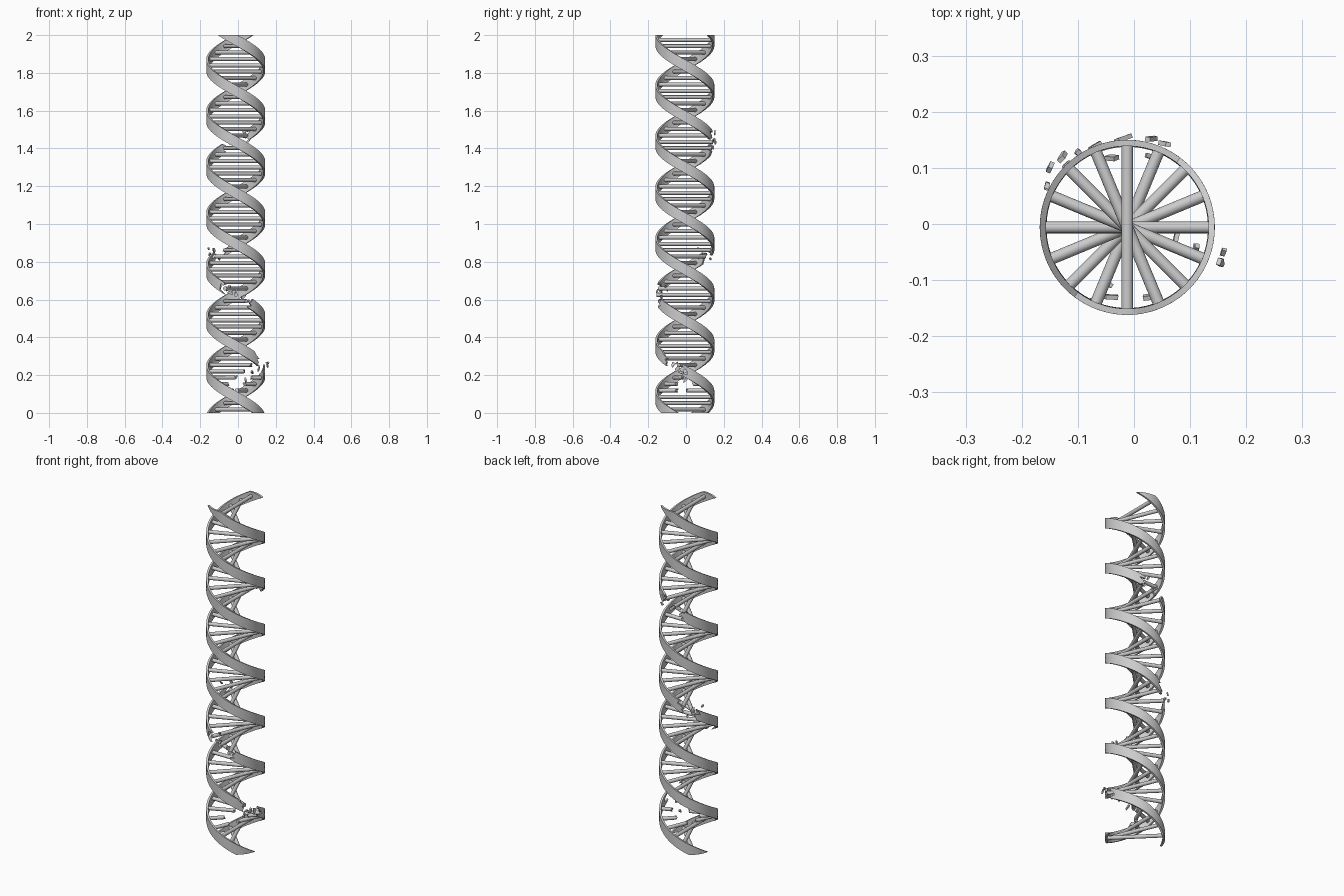
import bpy, bmesh, math, random
from mathutils import Vector, Matrix, Euler

if "Cube" in bpy.data.objects:
    bpy.data.objects.remove(bpy.data.objects["Cube"])

random.seed(4)
CX, CY = -0.012, -0.006          # helix axis
R_OUT, R_IN = 0.156, 0.145       # ribbon outer / inner radius
PITCH, BAND = 0.54, 0.062        # rise per turn, vertical ribbon height


def angle(s, z):
    return -math.pi / 2 - 2 * math.pi * (z - 0.085) / PITCH + math.pi * s


def finish(bm, name, smooth=True):
    bmesh.ops.recalc_face_normals(bm, faces=bm.faces)
    me = bpy.data.meshes.new(name)
    bm.to_mesh(me)
    bm.free()
    ob = bpy.data.objects.new(name, me)
    bpy.context.collection.objects.link(ob)
    if smooth:
        bpy.ops.object.select_all(action='DESELECT')
        bpy.context.view_layer.objects.active = ob
        ob.select_set(True)
        bpy.ops.object.shade_smooth_by_angle(angle=math.radians(30))
    return ob


def ribbon(bm, s, z0, z1, jag0, jag1):
    """Curved strip along strand s, with jagged ends where it is broken."""
    rows = 6
    n = max(6, int((z1 - z0) / PITCH * 72))
    j0 = [random.uniform(-0.012, 0.012) * jag0 for _ in range(rows + 1)]
    j1 = [random.uniform(-0.012, 0.012) * jag1 for _ in range(rows + 1)]
    grid = {}
    for i in range(n + 1):
        f = i / n
        for k in range(rows + 1):
            u = (z0 + j0[k]) * (1 - f) + (z1 + j1[k]) * f
            a = angle(s, u)
            z = min(2, max(0, u + (k / rows - 0.5) * BAND))
            for side, r in enumerate((R_IN, R_OUT)):
                grid[i, k, side] = bm.verts.new(
                    (CX + r * math.cos(a), CY + r * math.sin(a), z))

    def quad(*keys):
        bm.faces.new([grid[k] for k in keys])
    for i in range(n):
        for k in range(rows):
            for d in (0, 1):
                quad((i, k, d), (i + 1, k, d), (i + 1, k + 1, d), (i, k + 1, d))
        for k in (0, rows):
            quad((i, k, 0), (i + 1, k, 0), (i + 1, k, 1), (i, k, 1))
    for i in (0, n):
        for k in range(rows):
            quad((i, k, 0), (i, k + 1, 0), (i, k + 1, 1), (i, k, 1))


# Two strands, split at the broken places
gaps = {0: [(0.582, 0.665), (0.815, 0.865), (1.395, 1.475)],
        1: [(0.222, 0.285)]}
for s in (0, 1):
    bm = bmesh.new()
    cuts = [-BAND / 2] + [z for g in gaps[s] for z in g] + [2 + BAND / 2]
    for i in range(0, len(cuts), 2):
        ribbon(bm, s, cuts[i], cuts[i + 1], i > 0, i + 2 < len(cuts))
    # remove what the flat end cuts collapsed
    bmesh.ops.remove_doubles(bm, verts=bm.verts, dist=1e-5)
    bmesh.ops.dissolve_degenerate(bm, edges=bm.edges, dist=1e-5)
    finish(bm, "strand_%d" % (s + 1))


def rod(bm, a, z, t0, t1):
    """Rung piece across the axis between t0 and t1 (-1..1)."""
    reach = 0.149
    d = Vector((math.cos(a), math.sin(a), 0))
    mid = Vector((CX, CY, z)) + d * reach * (t0 + t1) / 2
    rot = d.to_track_quat('Z', 'Y').to_matrix().to_4x4()
    ret = bmesh.ops.create_cone(bm, cap_ends=True, segments=16, radius1=0.0105,
                                radius2=0.0105, depth=reach * (t1 - t0),
                                matrix=Matrix.Translation(mid) @ rot)
    # broken ends get a rough face
    for v in ret['verts']:
        t = (v.co - Vector((CX, CY, z))).dot(d) / reach
        if abs(t) < 0.95:
            v.co += d * random.uniform(-0.007, 0.007)


# Rungs, a few of them snapped near the base
broken = {3: (-0.3, 0.1), 4: (-0.4, 0.45), 5: (-0.05, 0.6),
          6: (0.3, 1), 7: (0.6, 1)}
bm = bmesh.new()
for j in range(59):
    z = 0.0175 + j * PITCH / 16
    a = angle(1, z)
    g0, g1 = broken.get(j, (1, 1))
    rod(bm, a, z, -1, g0)
    if g1 < 1:
        rod(bm, a, z, g1, 1)
finish(bm, "rungs")


def shard(bm, x, y, z, length, tilt):
    """Small flat splinter facing away from the axis."""
    a = math.atan2(y - CY, x - CX)
    w = length * random.uniform(0.4, 0.6)
    outline = [(-0.5, -0.4), (0.1, -0.5), (0.5, -0.1), (0.35, 0.45), (-0.4, 0.3)]
    m = (Matrix.Translation((x, y, z)) @ Matrix.Rotation(a, 4, 'Z')
         @ Euler((tilt, random.uniform(-.3, .3), random.uniform(-.3, .3))).to_matrix().to_4x4())
    pts = [(u * length + random.uniform(-.003, .003),
            v * w + random.uniform(-.003, .003)) for u, v in outline]
    lo, hi = [[bm.verts.new(m @ Vector((h, u, v))) for u, v in pts] for h in (-.004, .004)]
    bm.faces.new(lo)
    bm.faces.new(hi)
    for i in range(5):
        k = (i + 1) % 5
        bm.faces.new((lo[i], lo[k], hi[k], hi[i]))


# Loose splinters around each break: x, y, z, length, tilt
splinters = {
    "back_upper_shards": [
        (-0.02, 0.152, 1.44, .035, .6), (0.03, 0.152, 1.485, .03, 1.0),
        (-0.04, 0.118, 1.43, .025, -.5), (0.03, 0.12, 1.46, .025, .3),
        (-0.07, 0.138, 1.41, .03, .4), (0.055, 0.143, 1.44, .022, -.8)],
    "back_middle_shards": [
        (-0.127, 0.121, 0.86, .025, .9), (-0.15, 0.10, 0.84, .022, -.7),
        (-0.155, 0.068, 0.87, .018, .5), (-0.10, 0.128, 0.815, .02, 1.3),
        (-0.12, 0.105, 0.84, .018, .2)],
    "front_shards": [
        (-0.05, -0.105, 0.66, .035, .8), (-0.04, -0.13, 0.635, .03, -.5),
        (0.03, -0.13, 0.615, .035, .5), (0.06, -0.135, 0.59, .03, -.6),
        (-0.01, -0.152, 0.645, .025, 1.2), (-0.07, -0.14, 0.68, .022, .3)],
    "lower_shards": [
        (0.154, -0.07, 0.255, .03, 1.2), (0.16, -0.048, 0.265, .018, .5),
        (0.11, -0.045, 0.235, .03, .7), (0.075, -0.025, 0.215, .03, -.6),
        (0.04, 0.0, 0.175, .03, .5), (-0.01, -0.02, 0.19, .025, .9)],
}
for name, items in splinters.items():
    bm = bmesh.new()
    for it in items:
        shard(bm, *it)
    finish(bm, name, smooth=False)
